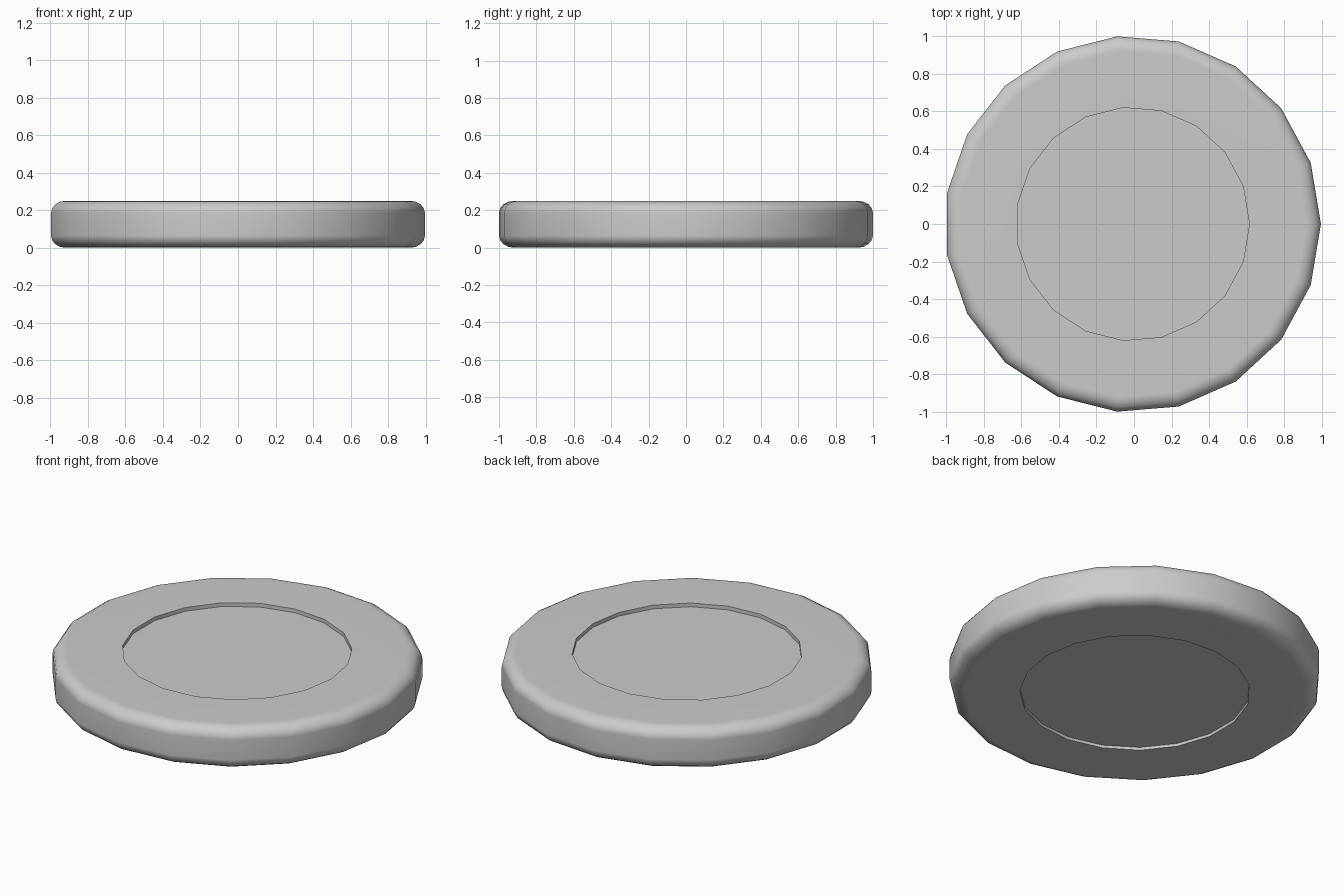
import bpy, bmesh, math

if "Cube" in bpy.data.objects:
    bpy.data.objects.remove(bpy.data.objects["Cube"])

SIDES = 19
CX = -0.007
HEIGHT = 0.25
R, RB, ZB = 1.003, 0.078, 0.065   # outer radius, rounding width and height
RI = 0.622                        # recess radius
TOP_DEPTH, BOTTOM_DEPTH = 0.022, 0.017

# Half profile from the bottom recess, around the rounded rim, to the top recess
profile = [(RI, BOTTOM_DEPTH), (RI, 0)]
steps = 4
for i in range(steps + 1):
    a = math.pi / 2 * i / steps
    profile.append((R - RB + RB * math.sin(a), ZB - ZB * math.cos(a)))
for i in range(steps + 1):
    a = math.pi / 2 * i / steps
    profile.append((R - RB + RB * math.cos(a), HEIGHT - ZB + ZB * math.sin(a)))
profile += [(RI, HEIGHT), (RI, HEIGHT - TOP_DEPTH)]

# Lathe the profile with low-poly sides
bm = bmesh.new()
rings = []
for r, z in profile:
    rings.append([bm.verts.new((CX + r * math.cos(2 * math.pi * k / SIDES),
                                r * math.sin(2 * math.pi * k / SIDES), z))
                  for k in range(SIDES)])
for lo, hi in zip(rings, rings[1:]):
    for k in range(SIDES):
        n = (k + 1) % SIDES
        bm.faces.new((lo[k], lo[n], hi[n], hi[k]))

# Recess floors
bm.faces.new(rings[0][::-1])
bm.faces.new(rings[-1])
bmesh.ops.recalc_face_normals(bm, faces=bm.faces[:])

mesh = bpy.data.meshes.new("round_disc")
bm.to_mesh(mesh)
bm.free()
disc = bpy.data.objects.new("round_disc", mesh)
bpy.context.collection.objects.link(disc)

# Smooth rim with flat faces and crisp recess edges
bpy.context.view_layer.objects.active = disc
disc.select_set(True)
bpy.ops.object.shade_smooth_by_angle(angle=math.radians(40))
weighted = disc.modifiers.new("weighted_normals", 'WEIGHTED_NORMAL')
weighted.keep_sharp = True
